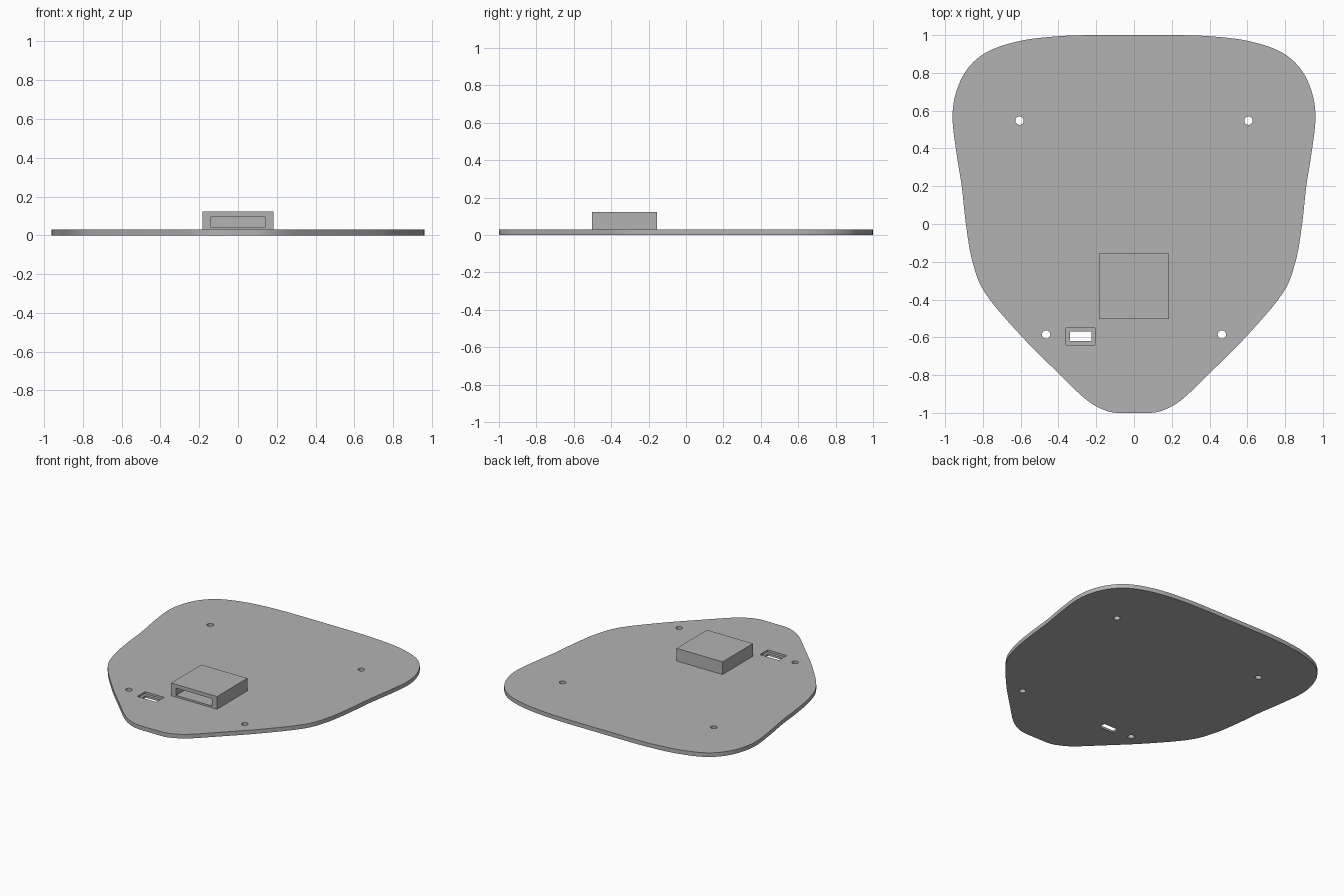
import bpy
import bmesh
from mathutils import Vector

if "Cube" in bpy.data.objects:
    bpy.data.objects.remove(bpy.data.objects["Cube"], do_unlink=True)

THICK = 0.03

grey = bpy.data.materials.new("plain grey")
grey.use_nodes = True
grey.diffuse_color = (0.45, 0.45, 0.45, 1)
grey.node_tree.nodes["Principled BSDF"].inputs["Base Color"].default_value = (0.45, 0.45, 0.45, 1)


def finish(bm, name):
    bmesh.ops.recalc_face_normals(bm, faces=bm.faces)
    mesh = bpy.data.meshes.new(name)
    bm.to_mesh(mesh)
    bm.free()
    mesh.materials.append(grey)
    obj = bpy.data.objects.new(name, mesh)
    bpy.context.collection.objects.link(obj)
    return obj


def box(name, x0, x1, y0, y1, z0, z1):
    bm = bmesh.new()
    bmesh.ops.create_cube(bm, size=1)
    for v in bm.verts:
        v.co = ((x0 + x1) / 2 + v.co.x * (x1 - x0),
                (y0 + y1) / 2 + v.co.y * (y1 - y0),
                (z0 + z1) / 2 + v.co.z * (z1 - z0))
    return finish(bm, name)


def pin(name, x, y, radius):
    bm = bmesh.new()
    bmesh.ops.create_cone(bm, cap_ends=True, segments=32, radius1=radius, radius2=radius, depth=0.2)
    bmesh.ops.translate(bm, verts=bm.verts, vec=(x, y, 0))
    return finish(bm, name)


def activate(obj):
    bpy.ops.object.select_all(action='DESELECT')
    obj.select_set(True)
    bpy.context.view_layer.objects.active = obj


def cut(obj, cutter):
    cutter.hide_render = True
    mod = obj.modifiers.new("cut", 'BOOLEAN')
    mod.operation = 'DIFFERENCE'
    mod.solver = 'EXACT'
    mod.object = cutter
    activate(obj)
    bpy.ops.object.modifier_apply(modifier=mod.name)
    bpy.data.objects.remove(cutter, do_unlink=True)


def smooth_loop(points, steps):
    # closed Catmull-Rom curve through the points
    out, n = [], len(points)
    for i in range(n):
        a, b, c, d = (points[(i + k) % n] for k in (-1, 0, 1, 2))
        for s in range(steps):
            t = s / steps
            out.append(b + (c - a) * t / 2 + (a * 2 - b * 5 + c * 4 - d) * t * t / 2
                       + (b * 3 - a - c * 3 + d) * t ** 3 / 2)
    return out


# Base plate: half outline mirrored, then extruded
half = [(0.2, 1.0), (0.4, 0.994), (0.6, 0.97), (0.77, 0.915), (0.875, 0.83), (0.938, 0.71),
        (0.961, 0.57), (0.942, 0.39), (0.912, 0.2), (0.89, 0), (0.855, -0.2), (0.785, -0.37),
        (0.595, -0.595), (0.395, -0.795), (0.265, -0.92), (0.18, -0.975), (0.09, -1.0)]
outline = [Vector(p) for p in half] + [Vector((-x, y)) for x, y in reversed(half)]
bm = bmesh.new()
face = bm.faces.new([bm.verts.new((p.x, max(-1, min(1, p.y)), 0)) for p in smooth_loop(outline, 6)])
top = bmesh.ops.extrude_face_region(bm, geom=[face])["geom"]
bmesh.ops.translate(bm, vec=(0, 0, THICK), verts=[g for g in top if isinstance(g, bmesh.types.BMVert)])
plate = finish(bm, "base_plate")

# Screw holes
for side in (-1, 1):
    for x, y in ((0.606, 0.547), (0.465, -0.585)):
        cut(plate, pin("hole_cutter", side * x, y, 0.022))

# Stepped slot
cut(plate, box("recess_cutter", -0.36, -0.207, -0.64, -0.55, THICK / 2, 0.1))
cut(plate, box("slot_cutter", -0.34, -0.225, -0.62, -0.57, -0.1, 0.1))
activate(plate)
bpy.ops.object.shade_smooth_by_angle(angle=0.6)

# Housing with a pocket open to the front
housing = box("housing", -0.184, 0.184, -0.503, -0.155, THICK, 0.122)
cut(housing, box("pocket_cutter", -0.143, 0.143, -0.6, -0.195, 0.043, 0.095))
